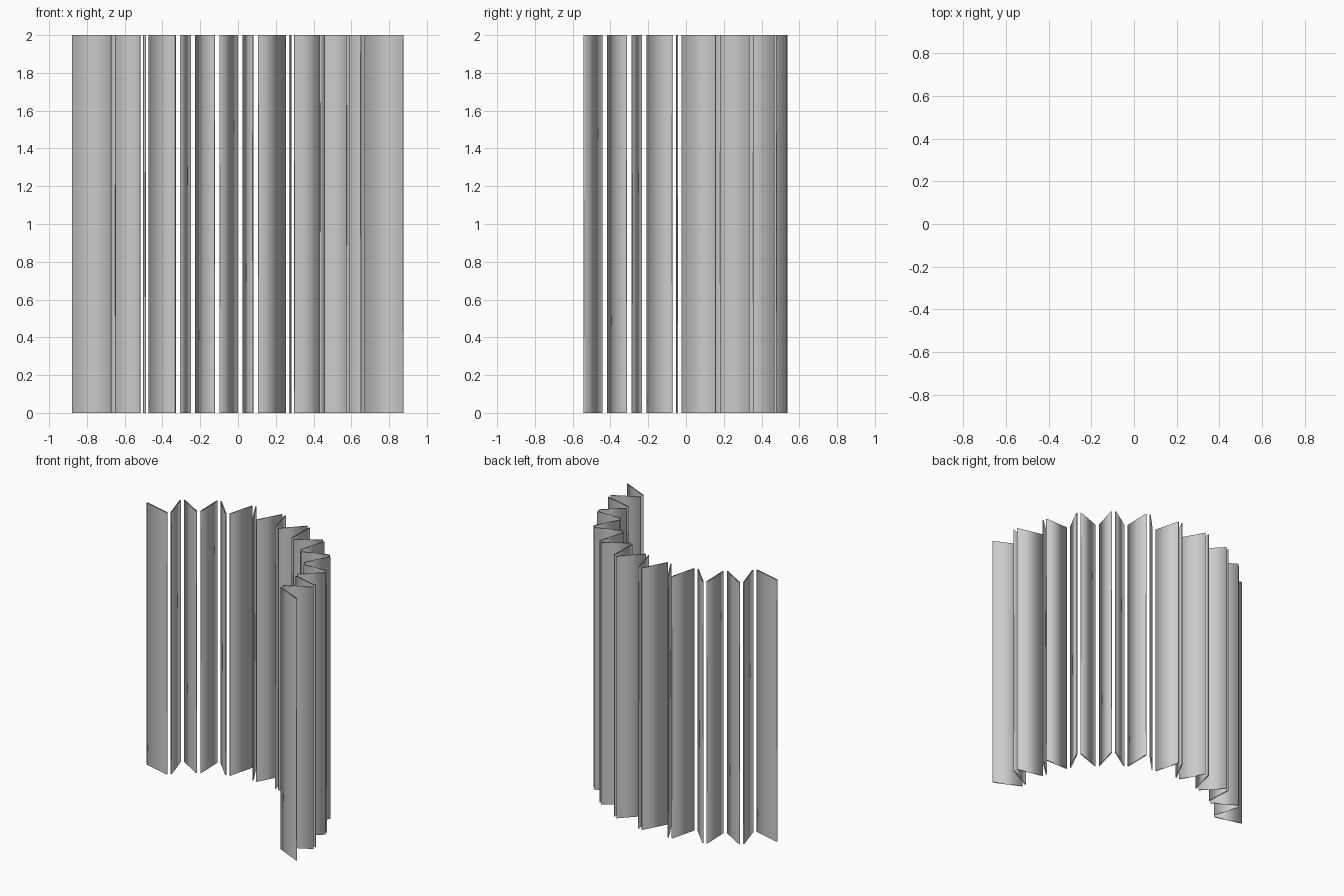
import bpy
from mathutils import Vector

if "Cube" in bpy.data.objects:
    bpy.data.objects.remove(bpy.data.objects["Cube"])

HEIGHT, GAP, THICK = 2.0, 0.028, 0.008

# plan positions of the outer and inner folds, left to right
outer = [(-.88, .158), (-.703, .333), (-.486, .466), (-.238, .533), (.0125, .535), (.266, .475),
         (.482, .347), (.66, .17), (.787, -.06), (.86, -.30), (.875, -.54)]
inner = [(-.66, .112), (-.504, .245), (-.317, .328), (-.11, .357), (.093, .333), (.286, .25),
         (.445, .12), (.582, -.037), (.65, -.222), (.67, -.43)]

# interleave into one zigzag path
folds = []
for o, i in zip(outer, inner):
    folds += [Vector(o), Vector(i)]
folds.append(Vector(outer[-1]))
last = len(folds) - 1


def fold_shift(k):
    """Half of the open gap at fold k, along the run of the screen."""
    if k in (0, last):
        return Vector((0, 0))
    return (folds[k + 1] - folds[k - 1]).normalized() * GAP / 2


def make_panel(name, a, b):
    """Thin upright panel, open at top and bottom."""
    d = (b - a).normalized()
    n = Vector((-d.y, d.x)) * THICK / 2
    a, b = a + d * THICK / 4, b - d * THICK / 4
    ring = [a - n, b - n, b + n, a + n]
    verts = [(p.x, p.y, z) for z in (0, HEIGHT) for p in ring]
    faces = [(i, (i + 1) % 4, (i + 1) % 4 + 4, i + 4) for i in range(4)]
    me = bpy.data.meshes.new(name)
    me.from_pydata(verts, [], faces)
    me.shade_smooth()
    ob = bpy.data.objects.new(name, me)
    bpy.context.collection.objects.link(ob)


# folding screen panels
for k in range(last):
    make_panel(f"screen_panel_{k + 1}", folds[k] + fold_shift(k), folds[k + 1] - fold_shift(k + 1))
